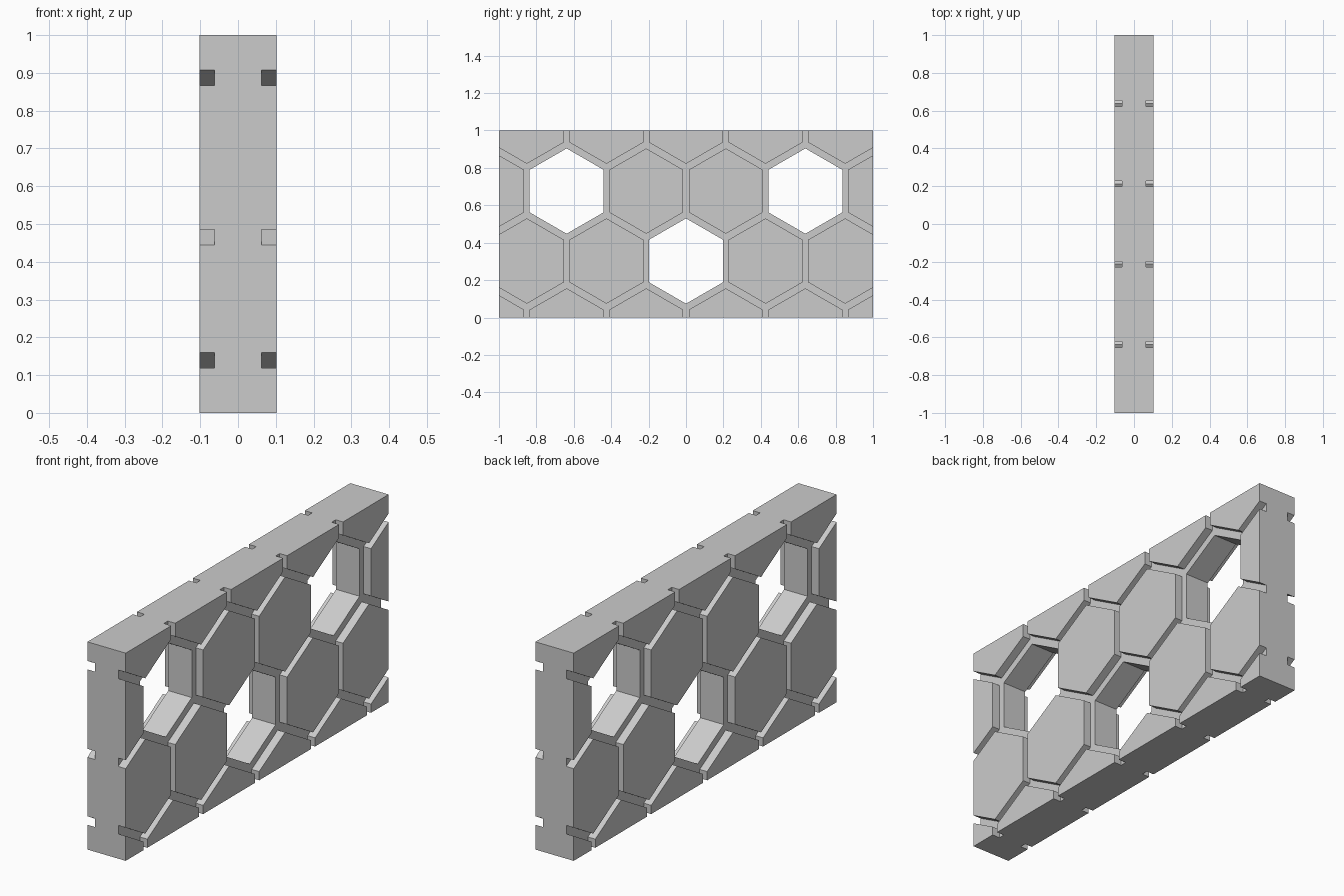
import bpy, bmesh, math

if "Cube" in bpy.data.objects:
    bpy.data.objects.remove(bpy.data.objects["Cube"])

HALF_T, CORE = 0.102, 0.0625           # half wall thickness, half thickness at groove floor
PITCH, ROW, Z0 = 0.4255, 0.374, -0.072  # hex spacing, row spacing, first row height
R = 0.228                               # hexagon corner radius


def finish(bm, name):
    bmesh.ops.recalc_face_normals(bm, faces=bm.faces)
    me = bpy.data.meshes.new(name)
    bm.to_mesh(me)
    bm.free()
    ob = bpy.data.objects.new(name, me)
    bpy.context.collection.objects.link(ob)
    return ob


def add_box(bm, x0, x1, y0, y1, z0, z1):
    vs = bmesh.ops.create_cube(bm, size=1)["verts"]
    for v in vs:
        v.co = (x0 + (v.co.x + .5) * (x1 - x0),
                y0 + (v.co.y + .5) * (y1 - y0),
                z0 + (v.co.z + .5) * (z1 - z0))


def hexagons(name, centres, half):
    # hexagonal prisms along x, corner pointing up
    bm = bmesh.new()
    for y, z in centres:
        ring = [bm.verts.new((-half, y + R * math.sin(k * math.pi / 3),
                              z + R * math.cos(k * math.pi / 3))) for k in range(6)]
        face = bm.faces.new(ring)
        ext = bmesh.ops.extrude_face_region(bm, geom=[face], use_keep_orig=True)
        for v in ext["geom"]:
            if isinstance(v, bmesh.types.BMVert):
                v.co.x = half
    return finish(bm, name)


def subtract(target, cutter):
    mod = target.modifiers.new("cut", 'BOOLEAN')
    mod.operation, mod.solver, mod.object = 'DIFFERENCE', 'EXACT', cutter
    bpy.context.view_layer.objects.active = target
    bpy.ops.object.modifier_apply(modifier=mod.name)
    bpy.data.objects.remove(cutter)


# Hexagon layout: open cells and solid panels
open_cells = {(1, 0), (2, -1.5), (2, 1.5)}
holes, panels = [], []
for row in range(4):
    for i in range(-4, 5):
        col = i + (0.5 if row % 2 == 0 else 0)
        if abs(col) <= 3.5:
            (holes if (row, col) in open_cells else panels).append((col * PITCH, Z0 + row * ROW))

# Wall block
bm = bmesh.new()
add_box(bm, -HALF_T, HALF_T, -1, 1, 0, 1)
wall = finish(bm, "hex_panel_wall")

# Groove network on both faces: slabs with the panels left out
bm = bmesh.new()
for a, b in ((CORE, 0.15), (-0.15, -CORE)):
    add_box(bm, a, b, -1.1, 1.1, -0.1, 1.1)
grooves = finish(bm, "groove_cutter")
subtract(grooves, hexagons("panel_cutter", panels, 0.2))
subtract(wall, grooves)

# Through holes
subtract(wall, hexagons("hole_cutter", holes, 0.25))
